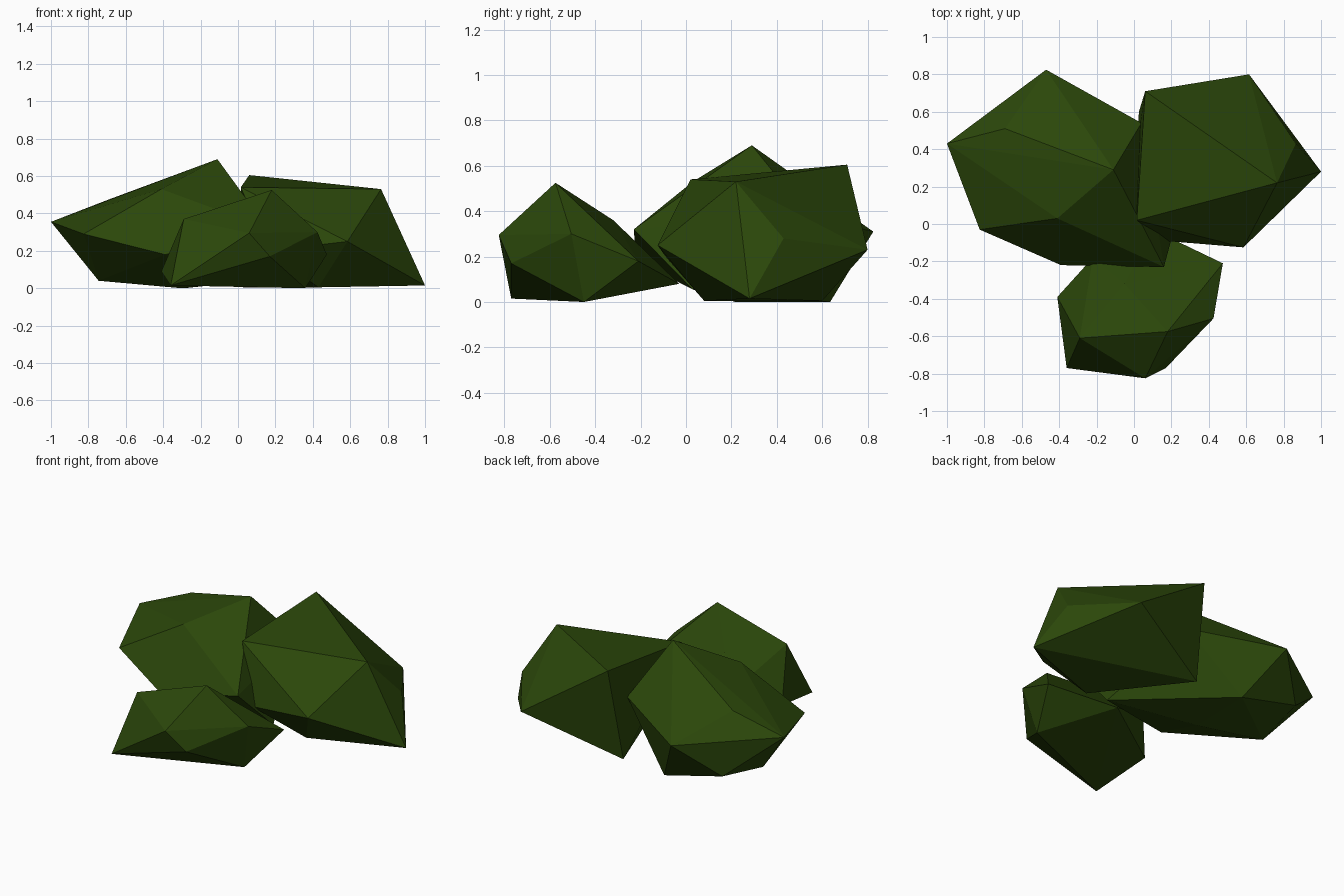
import bpy, bmesh

# One dark leaf green for every clump
leaf = bpy.data.materials.new("leaf_green")
leaf.diffuse_color = (0.024, 0.063, 0.003, 1.0)


def clump(name, corners):
    """Flat-faced irregular clump: the convex skin around a few corners."""
    bm = bmesh.new()
    for c in corners:
        bm.verts.new(c)
    res = bmesh.ops.convex_hull(bm, input=bm.verts[:])
    loose = [v for v in res["geom_interior"] + res["geom_unused"]
             if isinstance(v, bmesh.types.BMVert) and v.is_valid]
    if loose:
        bmesh.ops.delete(bm, geom=list(set(loose)), context='VERTS')
    bmesh.ops.recalc_face_normals(bm, faces=bm.faces[:])
    mesh = bpy.data.meshes.new(name)
    bm.to_mesh(mesh)
    bm.free()
    mesh.materials.append(leaf)
    obj = bpy.data.objects.new(name, mesh)
    bpy.context.collection.objects.link(obj)
    return obj


# Tall clump, back left
clump("left_bush", [
    (-0.11, 0.29, 0.69), (-0.41, 0.03, 0.53), (-0.69, 0.51, 0.475),
    (-1.00, 0.43, 0.355), (-0.825, -0.03, 0.29), (-0.47, 0.825, 0.31),
    (0.04, 0.54, 0.38), (0.16, -0.23, 0.32), (-0.39, -0.22, 0.18),
    (-0.745, 0.28, 0.04), (-0.70, 0.63, 0.10), (-0.29, 0.635, 0.00),
    (-0.30, 0.217, 0.00), (0.23, 0.03, 0.055),
])

# Broad clump, back right
clump("right_bush", [
    (0.06, 0.71, 0.605), (0.765, 0.22, 0.53), (0.015, 0.02, 0.54),
    (0.615, 0.80, 0.23), (0.865, 0.43, 0.28), (1.00, 0.28, 0.015),
    (0.585, -0.125, 0.25), (0.16, -0.09, 0.20), (0.43, 0.08, 0.005),
    (0.02, 0.45, 0.25), (0.026, 0.60, 0.005),
])

# Small clump, front
clump("front_bush", [
    (0.18, -0.575, 0.525), (-0.29, -0.61, 0.37), (-0.05, -0.32, 0.36),
    (0.06, -0.825, 0.295), (0.17, -0.77, 0.17), (0.425, -0.505, 0.30),
    (0.475, -0.21, 0.18), (0.36, -0.45, 0.00), (-0.36, -0.77, 0.015),
    (-0.41, -0.39, 0.09), (-0.22, -0.18, 0.22), (0.10, -0.03, 0.08),
])
